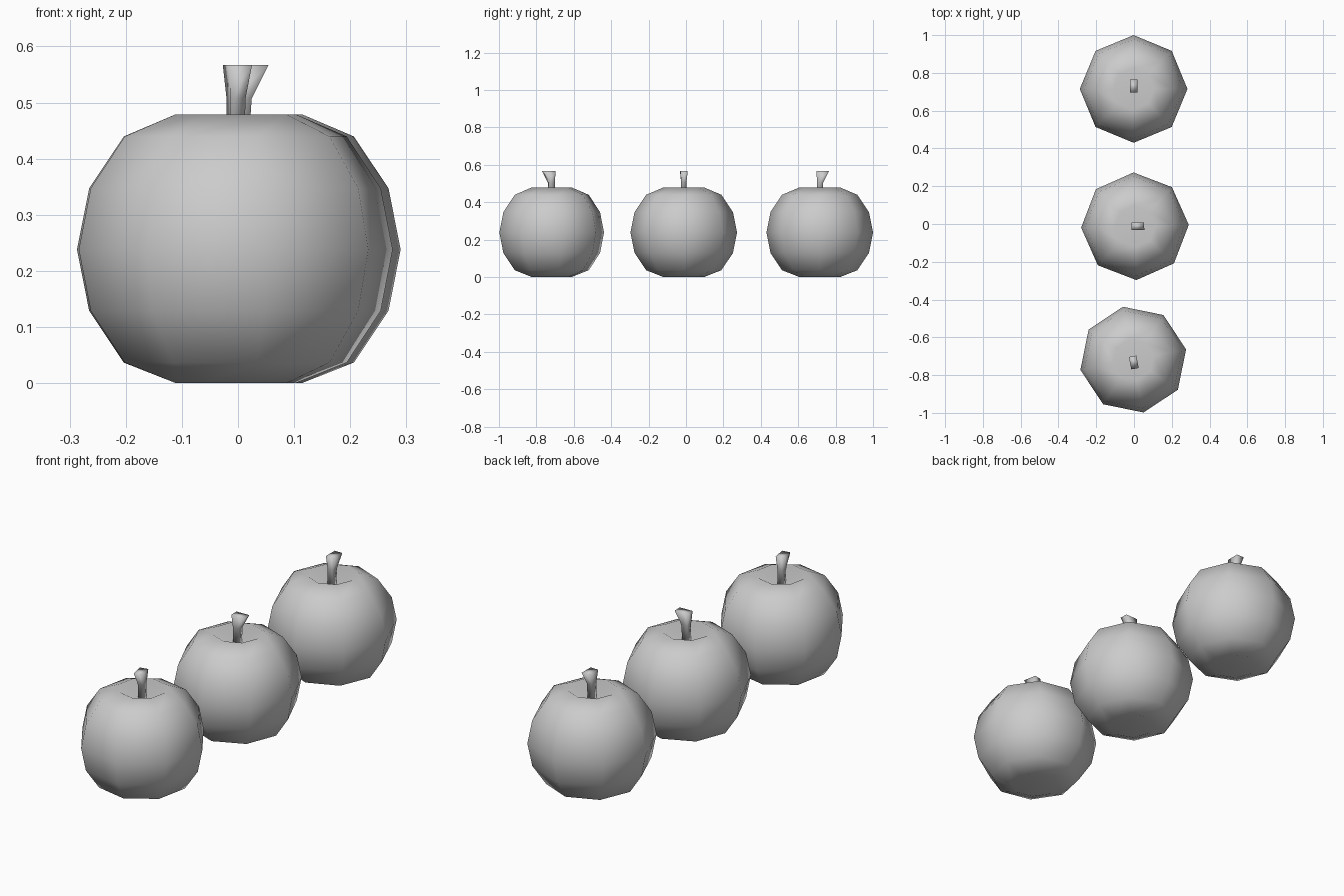
import bpy, bmesh
from math import sin, cos, pi, radians

if "Cube" in bpy.data.objects:
    bpy.data.objects.remove(bpy.data.objects["Cube"])

R, MID = 0.285, 0.238  # body radius and height of its equator


def finish(name, bm, loc, turn):
    bmesh.ops.recalc_face_normals(bm, faces=bm.faces)
    mesh = bpy.data.meshes.new(name)
    bm.to_mesh(mesh)
    bm.free()
    for p in mesh.polygons:
        p.use_smooth = True
    ob = bpy.data.objects.new(name, mesh)
    ob.location = (loc[0], loc[1], 0)
    ob.rotation_euler.z = radians(turn)
    bpy.context.collection.objects.link(ob)
    return ob


def body(name, loc, turn):
    # eight-sided sphere with both poles pushed inwards
    bm = bmesh.new()
    rings = []
    for i in range(1, 8):
        a = pi * i / 8
        r, z = R * sin(a), MID - R * cos(a) * 0.915
        if i in (2, 6):
            z = MID - R * cos(a)
        if i in (3, 5):
            z = MID - R * cos(a)
        rings.append([bm.verts.new((r * cos(k * pi / 4), r * sin(k * pi / 4),
                                    max(z, 0) if i != 1 else 0)) for k in range(8)])
    low, high = bm.verts.new((0, 0, 0.03)), bm.verts.new((0, 0, 0.42))
    for k in range(8):
        n = (k + 1) % 8
        for a, b in zip(rings, rings[1:]):
            bm.faces.new((a[k], a[n], b[n], b[k]))
        bm.faces.new((low, rings[0][n], rings[0][k]))
        bm.faces.new((high, rings[-1][k], rings[-1][n]))
    finish(name, bm, loc, turn)


def stem(name, loc, turn):
    # leaning four-sided stalk: (z, x min, x max, half depth)
    sections = [(0.415, -0.014, 0.013, 0.013), (0.507, -0.014, 0.019, 0.014),
                (0.567, -0.018, 0.049, 0.02)]
    bm = bmesh.new()
    loops = [[bm.verts.new(c) for c in ((x0, -d, z), (x1, -d, z), (x1, d, z), (x0, d, z))]
             for z, x0, x1, d in sections]
    for a, b in zip(loops, loops[1:]):
        for k in range(4):
            n = (k + 1) % 4
            bm.faces.new((a[k], a[n], b[n], b[k]))
    bm.faces.new(loops[0])
    bm.faces.new(loops[-1])
    finish(name, bm, loc, turn)


# row of three apples, each turned differently
for label, loc, turn in (("front", (-0.004, -0.718), -79),
                         ("middle", (0.005, -0.012), 1.5),
                         ("rear", (-0.002, 0.715), 90)):
    body(label + "_apple", loc, turn)
    stem(label + "_stem", loc, turn)
